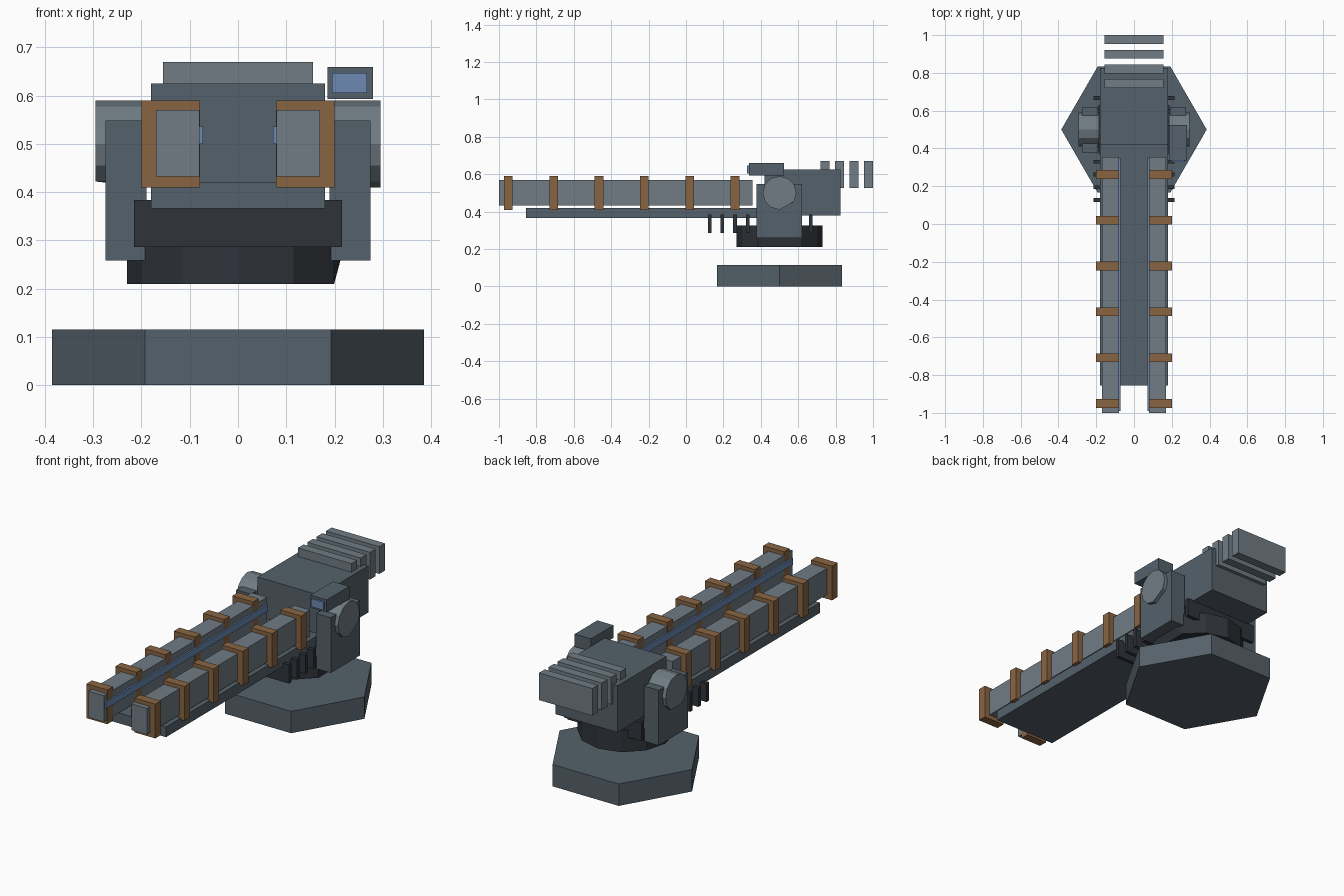
import bpy, bmesh
from math import cos, sin, pi, radians
from mathutils import Matrix

if "Cube" in bpy.data.objects:
    bpy.data.objects.remove(bpy.data.objects["Cube"])


def material(name, rgb):
    m = bpy.data.materials.new(name)
    m.diffuse_color = (*rgb, 1)
    m.use_nodes = True
    m.node_tree.nodes["Principled BSDF"].inputs["Base Color"].default_value = m.diffuse_color
    return m


STEEL = material("steel", (0.09, 0.12, 0.145))
LIGHT = material("light_steel", (0.16, 0.20, 0.23))
DARK = material("dark_steel", (0.028, 0.033, 0.042))
COPPER = material("copper", (0.25, 0.13, 0.055))
BLUE = material("blue_glow", (0.15, 0.25, 0.45))


def finish(bm, name, mat):
    bmesh.ops.recalc_face_normals(bm, faces=bm.faces)
    me = bpy.data.meshes.new(name)
    bm.to_mesh(me)
    bm.free()
    me.materials.append(mat)
    ob = bpy.data.objects.new(name, me)
    bpy.context.collection.objects.link(ob)
    return ob


def box(name, x, y, z, mat):
    """Box from (min, max) ranges on each axis."""
    bm = bmesh.new()
    bmesh.ops.create_cube(bm, size=1)
    for v in bm.verts:
        v.co = [r[0] if c < 0 else r[1] for c, r in zip(v.co, (x, y, z))]
    return finish(bm, name, mat)


def prism(name, sides, radius, depth, centre, mat, along_x=False, worn=None):
    """Prism along z or x; the corner at angle 'worn' on one end is merged away."""
    bm = bmesh.new()
    rings = [[bm.verts.new((radius * cos(2 * pi * i / sides),
                            radius * sin(2 * pi * i / sides), h))
              for i in range(sides)] for h in (-depth / 2, depth / 2)]
    bm.faces.new(rings[0][::-1])
    bm.faces.new(rings[1])
    for i in range(sides):
        j = (i + 1) % sides
        bm.faces.new((rings[0][i], rings[0][j], rings[1][j], rings[1][i]))
    if worn:
        end, i = worn
        a, b = rings[end][i], rings[end][(i + 1) % sides]
        bmesh.ops.pointmerge(bm, verts=[a, b], merge_co=b.co.copy())
    if along_x:   # local x -> y, y -> z, z -> x
        rot = Matrix(((0, 0, 1), (1, 0, 0), (0, 1, 0))).to_4x4()
        bmesh.ops.transform(bm, matrix=rot, verts=bm.verts)
    bmesh.ops.translate(bm, vec=centre, verts=bm.verts)
    return finish(bm, name, mat)


def span(side, a, b):
    return tuple(sorted((side * a, side * b)))


# Base plate and turning ring
prism("base_plate", 6, 0.385, 0.115, (0, 0.5, 0.0575), STEEL)
prism("turning_ring", 12, 0.23, 0.115, (0, 0.5, 0.2675), DARK, worn=(0, 0))

# Breech housing and the bed that carries the rails
box("breech_housing", (-0.18, 0.18), (0.42, 0.826), (0.38, 0.625), STEEL)
box("rail_bed", (-0.18, 0.18), (-0.855, 0.43), (0.366, 0.42), STEEL)

# Cross ribs under the bed
for i in range(9):
    y = 0.127 + i * 0.0675
    box("under_rib", (-0.215, 0.215), (y - 0.01, y + 0.01), (0.286, 0.384), DARK)

# Cooling plates behind the breech
for i in range(4):
    y = 0.72 + i * 0.0775
    box("cooling_plate", (-0.155, 0.155), (y, y + 0.047), (0.527, 0.67), LIGHT)

# Mirrored parts: rails, clamp bands, glow strips, cheeks, pivots
for s in (-1, 1):
    box("rail", span(s, 0.08, 0.17), (-1, 0.356), (0.432, 0.57), LIGHT)
    for i in range(6):
        y = -0.95 + i * 0.2424
        box("clamp_band", span(s, 0.079, 0.2), (y - 0.023, y + 0.023),
            (0.41, 0.59), COPPER)
    box("glow_strip", span(s, 0.072, 0.083), (-0.99, 0.35), (0.5, 0.536), BLUE)
    box("side_cheek", span(s, 0.19, 0.275), (0.378, 0.62), (0.258, 0.548), STEEL)
    prism("pivot_drum", 12, 0.09, 0.11, (s * 0.24, 0.5, 0.5), LIGHT,
          along_x=True, worn=(1, 10) if s > 0 else (0, 9))

# Sight box with lens
box("sight_box", (0.185, 0.28), (0.337, 0.525), (0.593, 0.659), STEEL)
box("sight_lens", (0.195, 0.267), (0.327, 0.34), (0.605, 0.647), BLUE)
